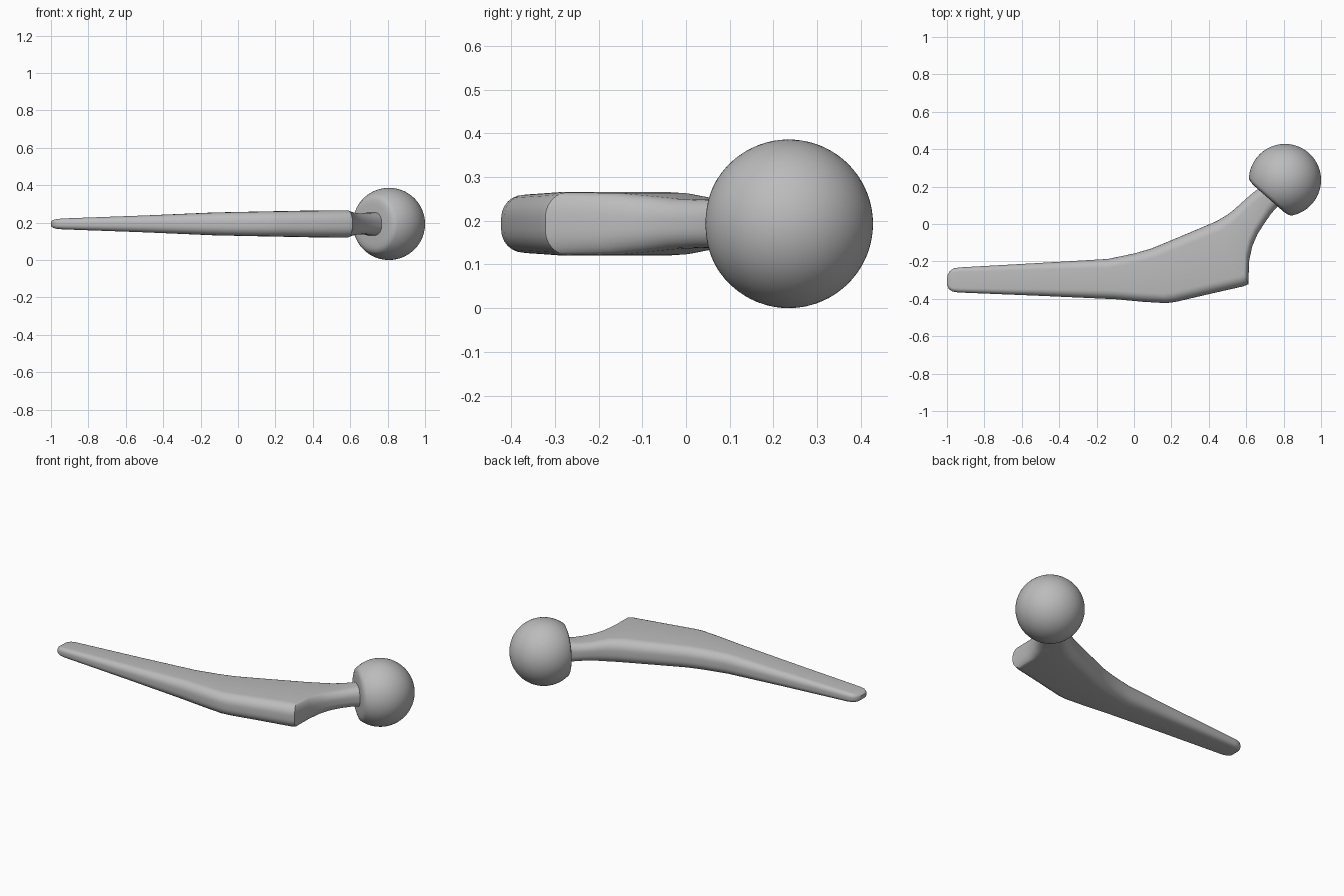
import bpy, bmesh, math
from mathutils import Vector, Matrix

if "Cube" in bpy.data.objects:
    bpy.data.objects.remove(bpy.data.objects["Cube"])

metal = bpy.data.materials.new("grey metal")
metal.diffuse_color = (0.5, 0.5, 0.5, 1)
metal.use_nodes = True
metal.node_tree.nodes["Principled BSDF"].inputs["Base Color"].default_value = metal.diffuse_color
MID_Z = 0.193


def finish(name, bm, angle):
    bmesh.ops.recalc_face_normals(bm, faces=bm.faces)
    mesh = bpy.data.meshes.new(name)
    bm.to_mesh(mesh)
    bm.free()
    mesh.materials.append(metal)
    ob = bpy.data.objects.new(name, mesh)
    bpy.context.collection.objects.link(ob)
    bpy.ops.object.select_all(action='DESELECT')
    ob.select_set(True)
    bpy.context.view_layer.objects.active = ob
    bpy.ops.object.shade_smooth_by_angle(angle=math.radians(angle))
    return ob


def rounded_section(a, b, half, corner=0.8, steps=6):
    """Rounded rectangle standing across the line a-b, with half thickness in z."""
    a, b = Vector(a), Vector(b)
    mid, half_w = (a + b) / 2, (b - a).length / 2
    u = (b - a).normalized()
    r = min(half, half_w) * corner
    pts = []
    for q, (su, sz) in enumerate([(1, 1), (-1, 1), (-1, -1), (1, -1)]):
        for i in range(steps + 1):
            t = math.pi / 2 * (q + i / steps)
            p = mid + u * (su * (half_w - r) + r * math.cos(t))
            pts.append((p.x, p.y, MID_Z + sz * (half - r) + r * math.sin(t)))
    return pts


def loft(name, sections, angle):
    bm = bmesh.new()
    rings = [[bm.verts.new(p) for p in rounded_section(*s)] for s in sections]
    for r0, r1 in zip(rings, rings[1:]):
        n = len(r0)
        for i in range(n):
            j = (i + 1) % n
            bm.faces.new((r0[i], r0[j], r1[j], r1[i]))
    bm.faces.new(rings[0])
    bm.faces.new(rings[-1])
    return finish(name, bm, angle)


# Stem, shoulder and neck: lower edge, upper edge, half thickness
loft("stem_and_neck", [
    ((-1.0, -0.325), (-0.998, -0.275), 0.012),
    ((-0.99, -0.348), (-0.985, -0.252), 0.021),
    ((-0.97, -0.361), (-0.965, -0.237), 0.026),
    ((-0.94, -0.366), (-0.93, -0.232), 0.029),
    ((-0.50, -0.384), (-0.50, -0.208), 0.045),
    ((-0.10, -0.402), (-0.14, -0.187), 0.061),
    ((0.05, -0.416), (0.00, -0.158), 0.064),
    ((0.17, -0.423), (0.09, -0.132), 0.066),
    ((0.22, -0.417), (0.14, -0.112), 0.067),
    ((0.40, -0.375), (0.30, -0.045), 0.070),
    ((0.585, -0.333), (0.43, 0.010), 0.073),
    ((0.612, -0.322), (0.45, 0.020), 0.072),
    ((0.615, -0.20), (0.50, 0.050), 0.070),
    ((0.632, -0.12), (0.54, 0.081), 0.063),
    ((0.66, -0.055), (0.57, 0.109), 0.057),
    ((0.70, 0.008), (0.605, 0.140), 0.055),
    ((0.735, 0.058), (0.64, 0.170), 0.057),
    ((0.768, 0.094), (0.665, 0.188), 0.062),
    ((0.80, 0.130), (0.70, 0.225), 0.062),
], 38)

# Ball head: turned profile (radius, distance along axis) with a flat chamfered mouth
R = 0.193
profile = [(0.0, -0.132), (0.105, -0.132), (0.130, -0.129)]
start = math.asin(-0.122 / R)
for i in range(33):
    t = start + (math.pi / 2 - start) * i / 32
    profile.append((R * math.cos(t) if i < 32 else 0.0, R * math.sin(t)))
bm = bmesh.new()
verts = [bm.verts.new((r, 0, d)) for r, d in profile]
edges = [bm.edges.new(p) for p in zip(verts, verts[1:])]
bmesh.ops.spin(bm, geom=verts + edges, cent=(0, 0, 0), axis=(0, 0, 1),
               angle=math.tau, steps=64, use_duplicate=False)
bmesh.ops.remove_doubles(bm, verts=bm.verts, dist=0.0002)
axis = Vector((0.66, 0.75, 0))
turn = Vector((0, 0, 1)).rotation_difference(axis).to_matrix().to_4x4()
bm.transform(Matrix.Translation((0.807, 0.235, MID_Z)) @ turn)
finish("ball_head", bm, 35)
